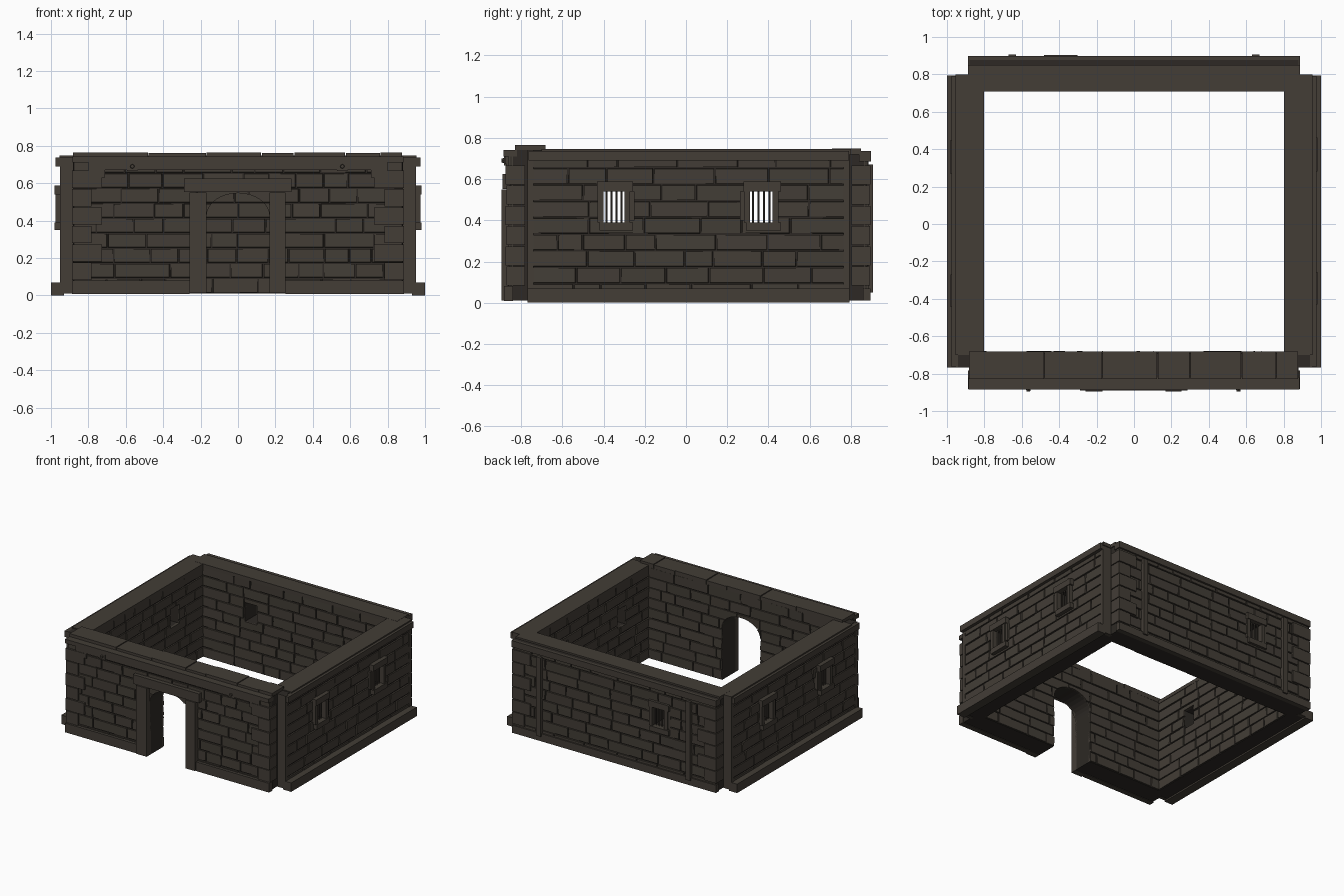
import bpy, bmesh, math, random
from mathutils import Matrix, Vector

random.seed(7)
if "Cube" in bpy.data.objects:
    bpy.data.objects.remove(bpy.data.objects["Cube"])


def material(name, rgb):
    m = bpy.data.materials.new(name)
    m.use_nodes = True
    m.diffuse_color = (*rgb, 1)
    bsdf = m.node_tree.nodes["Principled BSDF"]
    bsdf.inputs["Base Color"].default_value = (*rgb, 1)
    bsdf.inputs["Roughness"].default_value = 0.9
    return m


stone = material("dark brown stone", (0.056, 0.047, 0.037))
mortar = material("deep joint", (0.026, 0.022, 0.018))

# Each wall has a frame: u runs along it, d is the distance outward, z is up
FRONT, LEFT, BACK, RIGHT = 0, 90, 180, 270


def finish(bm, name, angle, mat=stone):
    bmesh.ops.recalc_face_normals(bm, faces=bm.faces)
    bm.transform(Matrix.Rotation(math.radians(angle), 4, "Z"))
    me = bpy.data.meshes.new(name)
    bm.to_mesh(me)
    bm.free()
    me.materials.append(mat)
    ob = bpy.data.objects.new(name, me)
    bpy.context.collection.objects.link(ob)
    return ob


def add_box(bm, u0, u1, d0, d1, z0, z1):
    size = Matrix.Diagonal((u1 - u0, d1 - d0, z1 - z0, 1))
    mid = Matrix.Translation(((u0 + u1) / 2, -(d0 + d1) / 2, (z0 + z1) / 2))
    return bmesh.ops.create_cube(bm, size=1, matrix=mid @ size)["verts"]


def blocks(name, angle, *boxes, mat=stone):
    bm = bmesh.new()
    for b in boxes:
        add_box(bm, *b)
    return finish(bm, name, angle, mat)


def bricks(name, angle, u0, u1, face, z0=0.012, z1=0.735, rows=9):
    """Courses of uneven stones with chamfered, slightly crooked faces."""
    bm = bmesh.new()
    h, gap, slope = (z1 - z0) / rows, 0.002, 0.003
    for r in range(rows):
        u = u0
        while u < u1:
            end = u + random.uniform(0.12, 0.3)
            if end > u1 - 0.08:
                end = u1
            low, high = z0 + r * h, z0 + (r + 1) * h
            verts = add_box(bm, u + gap, end - gap, face - 0.02, face,
                            low + gap, high - gap)
            mid = Vector(((u + end) / 2, 0, (low + high) / 2))
            for v in verts:
                if v.co.y < -face + 0.01:
                    v.co.x += math.copysign(slope, mid.x - v.co.x)
                    v.co.z += math.copysign(slope, mid.z - v.co.z)
                    v.co.y += random.uniform(-0.003, 0.003)
            u = end
    return finish(bm, name, angle)


def cut(targets, cutters):
    for ob in targets:
        for c in cutters:
            mod = ob.modifiers.new("opening", "BOOLEAN")
            mod.operation, mod.solver, mod.object = "DIFFERENCE", "EXACT", c
    bpy.context.view_layer.update()
    dg = bpy.context.evaluated_depsgraph_get()
    for ob in targets:
        me = bpy.data.meshes.new_from_object(ob.evaluated_get(dg))
        ob.modifiers.clear()
        ob.data = me
    for c in cutters:
        bpy.data.objects.remove(c)


def window(name, angle, u, d, half=0.053, flip=1):
    """Stone surround with vertical bars; returns a cutter for the opening."""
    z0, z1, back = 0.39, 0.54, d - 0.045
    side = sorted((u + flip * (half + 0.02), u + flip * (half + 0.048)))
    blocks(name + "_surround", angle,
           (u - half - 0.03, u + half + 0.042, back, d, z1, z1 + 0.048),
           (u - half - 0.018, u + half + 0.042, back, d, z0 - 0.04, z0),
           (u - half - 0.028, u - half, back, d - 0.006, z0, z1),
           (u + half, u + half + 0.028, back, d - 0.006, z0, z1),
           (*side, back, d - 0.015, z0 + 0.01, z1))
    bm = bmesh.new()
    for i in range(4):
        x = u + half * (i - 1.5) / 2.1
        bmesh.ops.create_cone(bm, cap_ends=True, segments=8, radius1=0.005,
                              radius2=0.005, depth=z1 - z0 + 0.02,
                              matrix=Matrix.Translation((x, -d + 0.04, (z0 + z1) / 2)))
    finish(bm, name + "_bars", angle)
    return blocks(name + "_cutter", angle,
                  (u - half, u + half, d - 0.4, d + 0.2, z0, z1))


def quoins(name, angle, end, face, sign, rows=6):
    """Alternating long and short corner stones."""
    bm = bmesh.new()
    h = 0.59 / rows
    for r in range(rows):
        w = 0.16 if r % 2 else 0.105
        a, b = sorted((sign * end, sign * (end - w)))
        add_box(bm, a, b, face - 0.09, face + (0.003 if r % 2 else 0),
                0.08 + r * h + 0.003, 0.08 + (r + 1) * h - 0.003)
    finish(bm, name, angle)


# Front wall with arched doorway
core = blocks("front_wall_core", FRONT, (-0.88, 0.88, 0.69, 0.852, 0.012, 0.74), mat=mortar)
outer = bricks("front_wall_stones", FRONT, -0.883, 0.883, 0.86)
inner = bricks("front_wall_inner_stones", BACK, -0.82, 0.82, -0.683)
bm = bmesh.new()
outline = [(-0.168, -0.1), (0.168, -0.1)]
outline += [(0.168 * math.cos(math.pi * i / 16), 0.425 + 0.122 * math.sin(math.pi * i / 16))
            for i in range(17)]
door_face = bm.faces.new([bm.verts.new((x, -1.1, z)) for x, z in outline])
ext = bmesh.ops.extrude_face_region(bm, geom=[door_face])["geom"]
bmesh.ops.translate(bm, vec=(0, 0.6, 0), verts=[v for v in ext if isinstance(v, bmesh.types.BMVert)])
cut([core, outer, inner], [finish(bm, "door_cutter", FRONT)])

blocks("door_jambs", FRONT, (-0.26, -0.168, 0.84, 0.895, 0.012, 0.55),
       (0.168, 0.253, 0.84, 0.895, 0.012, 0.55))
blocks("door_lintel", FRONT, (-0.29, 0.285, 0.84, 0.89, 0.553, 0.625))
# Arch spandrels between the jambs, flush with the wall
blocks("front_plinth", FRONT, (-0.888, -0.26, 0.84, 0.882, 0.008, 0.08),
       (0.253, 0.888, 0.84, 0.882, 0.008, 0.08))
blocks("front_trim", FRONT, (-0.8, 0.8, 0.84, 0.878, 0.672, 0.715),
       (-0.885, 0.885, 0.82, 0.885, 0.71, 0.742),
       (-0.8, -0.71, 0.84, 0.872, 0.63, 0.672), (0.71, 0.8, 0.84, 0.872, 0.63, 0.672))
blocks("front_trim_plates", FRONT, *[(x - 0.028, x + 0.028, 0.84, 0.883, 0.665, 0.718)
                                     for x in (-0.565, 0.558)])
bm = bmesh.new()
for x in (-0.565, 0.558):
    spot = Matrix.Translation((x, -0.885, 0.69)) @ Matrix.Rotation(math.pi / 2, 4, "X")
    bmesh.ops.create_cone(bm, cap_ends=True, segments=8, radius1=0.013,
                          radius2=0.01, depth=0.022, matrix=spot)
finish(bm, "front_trim_bolts", FRONT)
joints = (-0.885, -0.48, -0.17, 0.125, 0.3, 0.575, 0.76, 0.88)
blocks("front_coping", FRONT, *[(a + 0.002, b - 0.002, 0.682, 0.83, 0.73,
                                 0.765 - 0.004 * (i % 2))
                                for i, (a, b) in enumerate(zip(joints, joints[1:]))])
for label, s in (("left", 1), ("right", -1)):
    quoins("front_" + label + "_quoins", FRONT, 0.888, 0.872, s)
    quoins("back_" + label + "_quoins", BACK, 0.888, 0.893, -s)

# Back wall with one window
core = blocks("back_wall_core", BACK, (-0.88, 0.88, 0.72, 0.876, 0.012, 0.735), mat=mortar)
outer = bricks("back_wall_stones", BACK, -0.883, 0.883, 0.884)
inner = bricks("back_wall_inner_stones", FRONT, -0.81, 0.81, -0.712)
cut([core, outer, inner], [window("back_window", BACK, 0.385, 0.903)])
blocks("back_cap", BACK, (-0.888, 0.888, 0.708, 0.85, 0.72, 0.748),
       (-0.888, 0.888, 0.84, 0.898, 0.685, 0.735))
blocks("back_plinth", BACK, (-0.888, 0.888, 0.86, 0.896, 0.01, 0.07))
blocks("back_pilasters", BACK, *[(x - 0.02, x + 0.02, 0.86, 0.907, 0.05, 0.67)
                                 for x in (-0.65, 0.65)])

# Side walls, each with two barred windows
for label, angle, s in (("left", LEFT, 1), ("right", RIGHT, -1)):
    def span(a, b):
        return tuple(sorted((s * a, s * b)))
    ends = span(-0.765, 0.79)
    core = blocks(label + "_wall_core", angle, (*ends, 0.812, 0.942, 0.012, 0.74), mat=mortar)
    outer = bricks(label + "_wall_stones", angle, *ends, 0.95)
    inner = bricks(label + "_wall_inner_stones", angle + 180, *span(0.69, -0.72), -0.804)
    holes = [window(label + "_front_window", angle, s * -0.35, 0.982, 0.051, s),
             window(label + "_back_window", angle, s * 0.365, 0.982, 0.055, -s)]
    cut([core, outer, inner], holes)
    blocks(label + "_cap", angle, (*span(-0.70, 0.8), 0.802, 0.955, 0.72, 0.747))
    blocks(label + "_trim", angle, (*span(-0.765, 0.79), 0.93, 0.975, 0.69, 0.737))
    blocks(label + "_plinth", angle, (*span(-0.768, 0.793), 0.93, 1.0, 0, 0.07))
    blocks(label + "_end_piers", angle, (*span(-0.768, -0.74), 0.87, 0.953, 0.01, 0.74),
           (*span(0.765, 0.793), 0.87, 0.953, 0.01, 0.74))
